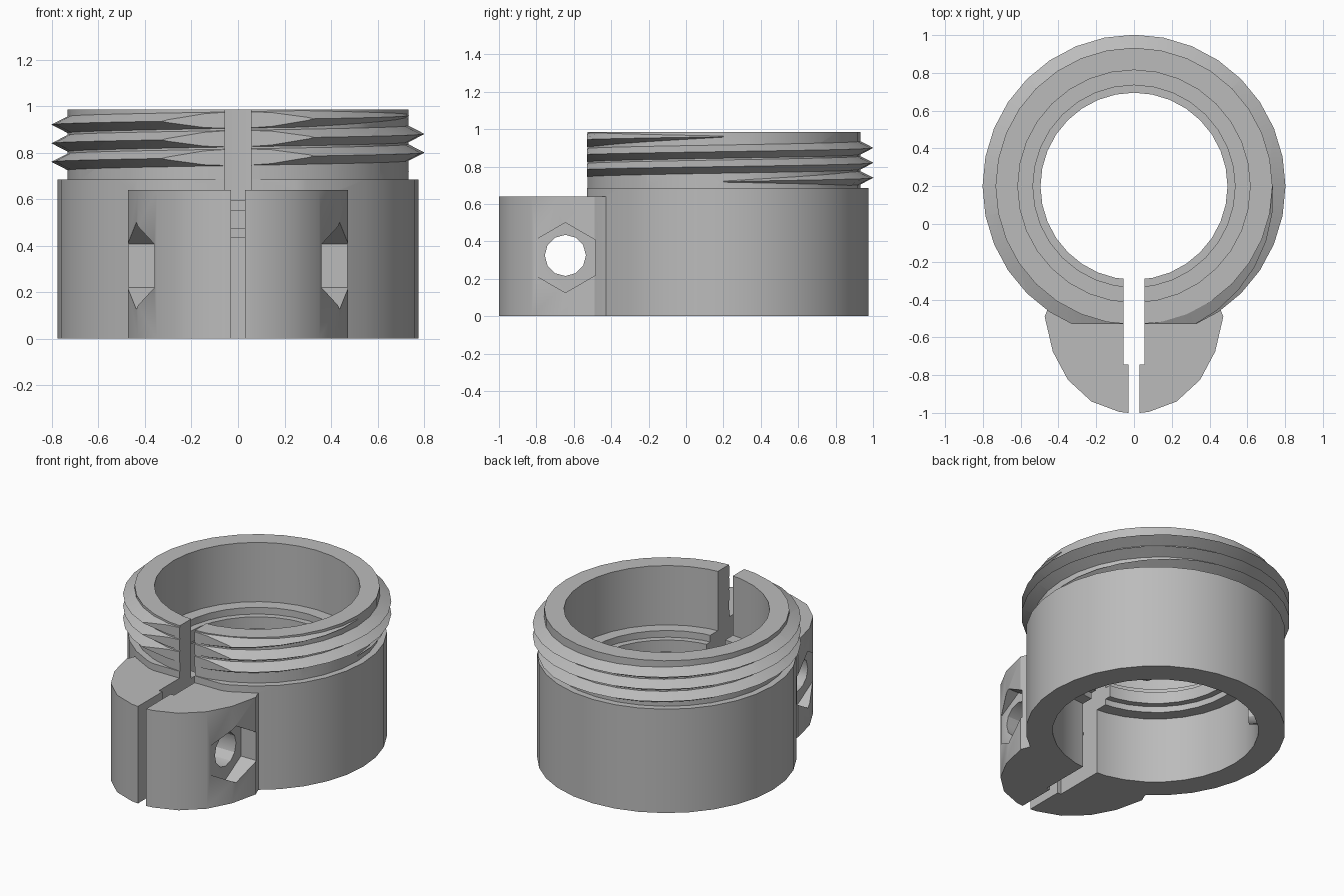
import bpy, bmesh, math

old = bpy.data.objects.get("Cube")
if old:
    bpy.data.objects.remove(old, do_unlink=True)

grey = bpy.data.materials.new("light_grey")
grey.use_nodes = True
colour = (0.5, 0.5, 0.5, 1)
grey.diffuse_color = colour
grey.node_tree.nodes["Principled BSDF"].inputs["Base Color"].default_value = colour

CENTRE_Y = 0.2   # ring axis
SEGMENTS = 32


def sweep(name, sections, closed=False):
    """Skin a list of equal-length loops into a solid."""
    bm = bmesh.new()
    loops = [[bm.verts.new(p) for p in s] for s in sections]
    pairs = list(zip(loops, loops[1:]))
    if closed:
        pairs.append((loops[-1], loops[0]))
    else:
        bm.faces.new(loops[0])
        bm.faces.new(loops[-1])
    n = len(loops[0])
    for a, b in pairs:
        for i in range(n):
            j = (i + 1) % n
            bm.faces.new((a[i], a[j], b[j], b[i]))
    bmesh.ops.recalc_face_normals(bm, faces=bm.faces)
    mesh = bpy.data.meshes.new(name)
    bm.to_mesh(mesh)
    bm.free()
    mesh.materials.append(grey)
    obj = bpy.data.objects.new(name, mesh)
    bpy.context.collection.objects.link(obj)
    return obj


def around(r, z, angle):
    return (r * math.cos(angle), CENTRE_Y + r * math.sin(angle), z)


def box(name, x0, x1, y0, y1, z0, z1):
    return sweep(name, [[(x0, y0, z), (x1, y0, z), (x1, y1, z), (x0, y1, z)]
                        for z in (z0, z1)])


def prism_x(name, sides, radius, x0, x1, y, z):
    """Prism along x with a corner pointing up."""
    turns = [2 * math.pi * i / sides for i in range(sides)]
    return sweep(name, [[(x, y + radius * math.sin(t), z + radius * math.cos(t))
                         for t in turns] for x in (x0, x1)])


def combine(target, other, operation):
    mod = target.modifiers.new(operation, 'BOOLEAN')
    mod.operation = operation
    mod.solver = 'EXACT'
    mod.object = other
    bpy.context.view_layer.objects.active = target
    bpy.ops.object.modifier_apply(modifier=mod.name)
    bpy.data.objects.remove(other, do_unlink=True)


# Ring body with neck and stepped inner flange
profile = [(0.615, 0), (0.775, 0), (0.775, 0.685), (0.733, 0.685),
           (0.733, 0.985), (0.615, 0.985), (0.615, 0.594), (0.535, 0.594),
           (0.535, 0.55), (0.495, 0.55), (0.495, 0.473), (0.535, 0.473),
           (0.535, 0.434), (0.615, 0.434)]
step = 2 * math.pi / SEGMENTS
collar = sweep("clamp_collar",
               [[around(r, z, i * step) for r, z in profile]
                for i in range(SEGMENTS)], closed=True)

# Three-turn screw thread, tapered at both ends
TURNS, PITCH = 3, 0.08
count = TURNS * SEGMENTS
sections = []
for i in range(count + 1):
    s = min(1, min(i, count - i) / 6)
    z = 0.72 + PITCH * i / SEGMENTS
    h = 0.004 + 0.032 * s
    shape = [(0.70, -h), (0.732, -h), (0.735 + 0.067 * s, 0), (0.732, h), (0.70, h)]
    sections.append([around(r, z + dz, i * step) for r, dz in shape])
combine(collar, sweep("thread", sections), 'UNION')

# Flat front
combine(collar, box("front_flat", -1, 1, -2, -0.53, -1, 2), 'DIFFERENCE')

# Clamp ears
ear = [(0.03, -1), (0.077, -0.995), (0.225, -0.94), (0.35, -0.825), (0.43, -0.675),
       (0.473, -0.49), (0.457, -0.45), (0.44, -0.40), (0.2, -0.48), (0.03, -0.50)]
for side in (1, -1):
    part = sweep("clamp_ear", [[(side * x, y, z) for x, y in ear] for z in (0, 0.64)])
    combine(collar, part, 'UNION')

# Clamp slot, bolt hole and hexagonal pockets
combine(collar, box("slot", -0.055, 0.055, -0.745, -0.2, -1, 2), 'DIFFERENCE')
combine(collar, prism_x("bolt_hole", 12, 0.11, -0.7, 0.7, -0.645, 0.325), 'DIFFERENCE')
for side in (1, -1):
    pocket = prism_x("hex_pocket", 6, 0.187, side * 0.36, side * 0.7, -0.645, 0.313)
    combine(collar, pocket, 'DIFFERENCE')

# Small locating pins inside the lower bore
pins = []
for angle in (math.radians(45), math.radians(135)):
    rings = []
    for r in (0.56, 0.66):
        ring = []
        for k in range(12):
            t = math.tau * k / 12
            x, y, z = around(r, 0.07 + 0.05 * math.sin(t), angle)
            w = 0.05 * math.cos(t)
            ring.append((x - w * math.sin(angle), y + w * math.cos(angle), z))
        rings.append(ring)
    pins.append(sweep("locating_pin", rings))

# Smooth walls with crisp edges
bpy.ops.object.select_all(action='DESELECT')
for obj in [collar] + pins:
    obj.select_set(True)
bpy.context.view_layer.objects.active = collar
bpy.ops.object.shade_smooth_by_angle(angle=math.radians(30))
